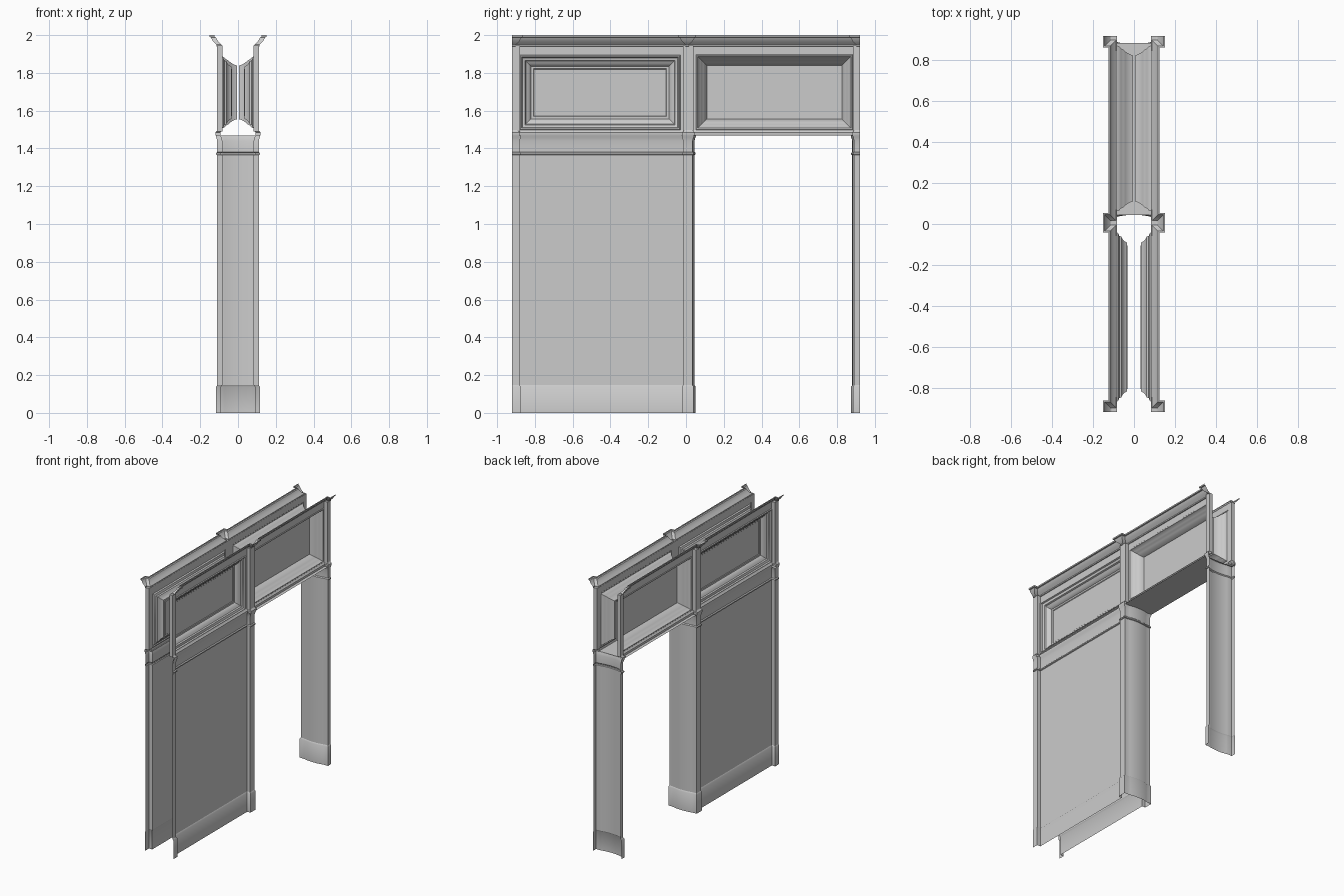
import bpy, bmesh, math
from mathutils import Vector

if "Cube" in bpy.data.objects:
    bpy.data.objects.remove(bpy.data.objects["Cube"], do_unlink=True)

GREY = (0.6, 0.6, 0.6, 1)
plaster = bpy.data.materials.new("grey_plaster")
plaster.use_nodes = True
plaster.diffuse_color = GREY
plaster.node_tree.nodes["Principled BSDF"].inputs["Base Color"].default_value = GREY

WALL, POST = 0.083, 0.11          # wall plane and pilaster plane
RAIL, TOP = 1.468, 2.0


def finish(name, bm, mirror=False):
    mesh = bpy.data.meshes.new(name)
    bm.to_mesh(mesh)
    bm.free()
    obj = bpy.data.objects.new(name, mesh)
    bpy.context.collection.objects.link(obj)
    mesh.materials.append(plaster)
    if mirror:
        mod = obj.modifiers.new("mirror", 'MIRROR')
        mod.use_mirror_merge = False
    bpy.ops.object.select_all(action='DESELECT')
    obj.select_set(True)
    bpy.context.view_layer.objects.active = obj
    bpy.ops.object.shade_smooth_by_angle(angle=math.radians(35))
    return obj


def offset_path(path, d):
    """Shift a plan path to its right side with mitred corners."""
    pts = [Vector(p) for p in path]
    normals = []
    for a, b in zip(pts, pts[1:]):
        t = (b - a).normalized()
        normals.append(Vector((t.y, -t.x)))
    out = []
    for i, p in enumerate(pts):
        n0 = normals[max(i - 1, 0)]
        n1 = normals[min(i, len(normals) - 1)]
        out.append(p + (n0 + n1) * (d / (1 + n0.dot(n1))))
    return out


def sweep(name, path, profile, mirror=False):
    """Run a moulding profile of (projection, height) along a plan path."""
    bm = bmesh.new()
    rows = [[bm.verts.new((p.x, p.y, z)) for p in offset_path(path, d)]
            for d, z in profile]
    for low, high in zip(rows, rows[1:]):
        for i in range(len(low) - 1):
            bm.faces.new((low[i], low[i + 1], high[i + 1], high[i]))
    return finish(name, bm, mirror)


def panel(name, bay, frame, steps):
    """Wall bay with a stepped recess; steps are (inset, x)."""
    def ring(rect, inset, x):
        y0, y1, z0, z1 = rect
        y0, y1, z0, z1 = y0 + inset, y1 - inset, z0 + inset, z1 - inset
        return [bm.verts.new((x, y, z))
                for y, z in ((y0, z0), (y1, z0), (y1, z1), (y0, z1))]
    bm = bmesh.new()
    rings = [ring(bay, 0, WALL)] + [ring(frame, i, x) for i, x in steps]
    for a, b in zip(rings, rings[1:]):
        for i in range(4):
            j = (i + 1) % 4
            bm.faces.new((a[i], a[j], b[j], b[i]))
    bm.faces.new(rings[-1])
    return finish(name, bm, mirror=True)


def jamb_curve(y, bulge, sign):
    """Gently bowed jamb face running across the opening."""
    n = 12
    pts = []
    for i in range(n + 1):
        u = -1 + 2 * i / n
        pts.append((sign * u * WALL, y + bulge * (1 - u * u)))
    return pts


# Plan paths of the solid bay with its jamb, and of the far post
side = [(POST, -0.92), (POST, -0.88), (WALL, -0.88), (WALL, -0.015),
        (POST, -0.015), (POST, 0.035)]
bay_path = side + jamb_curve(0.035, 0.01, -1) + [(-x, y) for x, y in reversed(side)]
post_path = ([(-POST, 0.92), (-POST, 0.89)] + jamb_curve(0.89, -0.01, 1)
             + [(POST, 0.89), (POST, 0.92)])

skirting = [(0.006, 0), (0.006, 0.138), (0, 0.147)]
face = [(0, 0.147), (0, 1.365)]
frieze = [(0, 1.365), (0.006, 1.368), (0.006, 1.376), (0, 1.382),
          (0, 1.44), (0.004, 1.455), (0.008, RAIL)]

for label, path in (("bay", bay_path), ("far_post", post_path)):
    sweep(label + "_skirting", path, skirting)
    sweep(label + "_face", path, face)
    sweep(label + "_frieze", path, frieze)

# String course and cornice, breaking forward around each pilaster


def broken_path(end, mid0, mid1):
    return [(POST, -0.92), (POST, -end), (WALL, -end), (WALL, mid0),
            (POST, mid0), (POST, mid1), (WALL, mid1), (WALL, end),
            (POST, end), (POST, 0.92)]


sweep("string_course", broken_path(0.89, -0.01, 0.035),
      [(0, RAIL), (0.008, RAIL), (0.01, 1.475), (0.01, 1.485),
       (0.004, 1.49), (0, 1.497)], mirror=True)
sweep("cornice", broken_path(0.905, 0, 0.012),
      [(0, 1.94), (0.005, 1.942), (0.005, 1.95), (0.012, 1.957),
       (0.022, 1.967), (0.03, 1.98), (0.034, 1.988), (0.042, 1.99),
       (0.042, TOP)], mirror=True)

# Upper pilasters with closed tops
for label, y0, y1 in (("front", -0.92, -0.88), ("middle", -0.015, 0.04),
                      ("rear", 0.885, 0.92)):
    bm = bmesh.new()
    plan = [(WALL, y0), (POST, y0), (POST, y1), (WALL, y1)]
    low = [bm.verts.new((x, y, 1.49)) for x, y in plan]
    high = [bm.verts.new((x, y, 1.945)) for x, y in plan]
    for i in range(3):
        bm.faces.new((low[i], low[i + 1], high[i + 1], high[i]))
    bm.faces.new(high)
    finish(label + "_upper_pilaster", bm, mirror=True)

# Recessed panels above the solid bay and above the opening
panel("solid_bay_panel", (-0.92, 0.0, 1.49, 1.945), (-0.88, -0.03, 1.497, 1.894),
      [(0, WALL), (0.004, 0.088), (0.01, 0.088), (0.014, 0.078), (0.028, 0.072),
       (0.032, 0.062), (0.045, 0.055), (0.056, 0.044), (0.06, 0.035),
       (0.072, 0.035), (0.076, 0.031)])
panel("opening_panel", (0.0, 0.92, 1.49, 1.945), (0.052, 0.883, 1.497, 1.897),
      [(0, WALL), (0.004, 0.087), (0.01, 0.085), (0.014, 0.073), (0.024, 0.064),
       (0.03, 0.052), (0.04, 0.042), (0.048, 0.03), (0.055, 0.015),
       (0.058, 0.005)])

# Soffit under the opening's head
bm = bmesh.new()
soffit = [(-0.115, 0.045), (-0.115, 0.885), (0.115, 0.885), (0.115, 0.045)]
bm.faces.new([bm.verts.new((x, y, RAIL)) for x, y in soffit])
finish("opening_soffit", bm)
